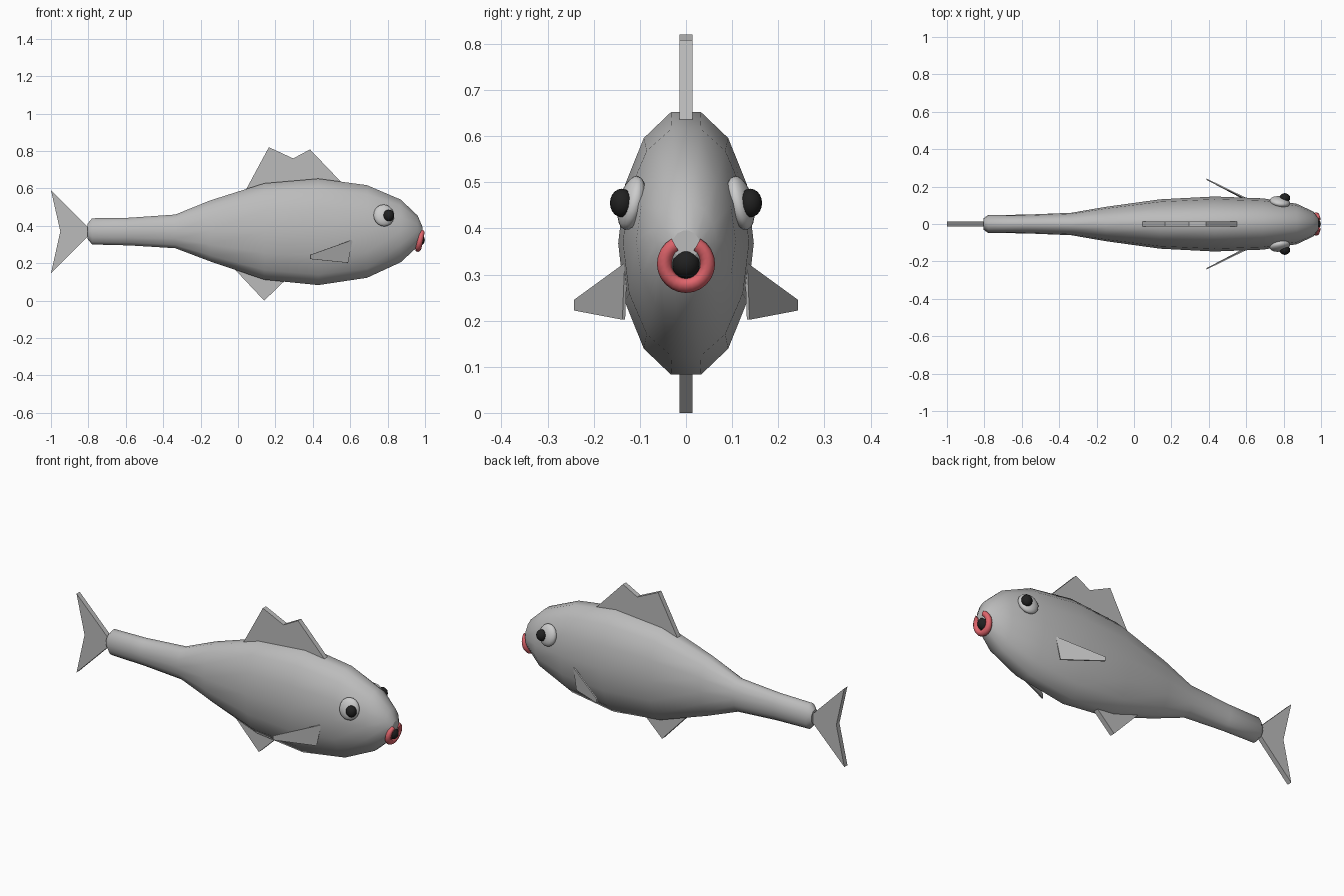
import bpy, bmesh, math
from mathutils import Vector, Matrix

if "Cube" in bpy.data.objects:
    bpy.data.objects.remove(bpy.data.objects["Cube"])


def material(name, r, g, b):
    m = bpy.data.materials.new(name)
    m.diffuse_color = (r, g, b, 1)
    m.use_nodes = True
    m.node_tree.nodes["Principled BSDF"].inputs["Base Color"].default_value = m.diffuse_color
    return m


GREY = material("fish grey", 0.5, 0.5, 0.5)
EYE = material("eye grey", 0.6, 0.6, 0.6)
PINK = material("lip pink", 0.75, 0.13, 0.15)
BLACK = material("black", 0.015, 0.015, 0.015)


def finish(name, bm, mat, smooth=False):
    bmesh.ops.recalc_face_normals(bm, faces=bm.faces)
    for f in bm.faces:
        f.smooth = smooth
    me = bpy.data.meshes.new(name)
    bm.to_mesh(me)
    bm.free()
    me.materials.append(mat)
    ob = bpy.data.objects.new(name, me)
    bpy.context.collection.objects.link(ob)
    return ob


def loft(name, rings, mat):
    """Skin a list of equal-sized point rings, closing both ends."""
    bm = bmesh.new()
    vs = [[bm.verts.new(p) for p in ring] for ring in rings]
    n = len(vs[0])
    for a, b in zip(vs, vs[1:]):
        for i in range(n):
            j = (i + 1) % n
            bm.faces.new((a[i], a[j], b[j], b[i]))
    bm.faces.new(vs[0])
    bm.faces.new(vs[-1])
    ob = finish(name, bm, mat, True)
    for p in list(ob.data.polygons)[-2:]:
        p.use_smooth = False
    return ob


def slab(name, pts, offset):
    """Thin plate: outline pushed to both sides by the offset vector."""
    bm = bmesh.new()
    off = Vector(offset)
    a = [bm.verts.new(Vector(p) - off) for p in pts]
    b = [bm.verts.new(Vector(p) + off) for p in pts]
    n = len(pts)
    bm.faces.new(a)
    bm.faces.new(b[::-1])
    for i in range(n):
        j = (i + 1) % n
        bm.faces.new((a[i], a[j], b[j], b[i]))
    return finish(name, bm, GREY)


def ball(name, loc, size, mat, rx=0.0, rz=0.0):
    bm = bmesh.new()
    bmesh.ops.create_uvsphere(bm, u_segments=16, v_segments=10, radius=1)
    rot = Matrix.Rotation(rz, 4, 'Z') @ Matrix.Rotation(rx, 4, 'X')
    bm.transform(Matrix.Translation(loc) @ rot @ Matrix.Diagonal((*size, 1)))
    return finish(name, bm, mat, True)


# Body: 14-sided sections (x, top z, bottom z, half width)
sections = [
    (-0.805, 0.410, 0.330, 0.030), (-0.780, 0.440, 0.300, 0.048),
    (-0.580, 0.443, 0.295, 0.050), (-0.335, 0.460, 0.280, 0.060),
    (-0.150, 0.535, 0.210, 0.092), (0.140, 0.627, 0.112, 0.132),
    (0.430, 0.652, 0.083, 0.147), (0.690, 0.617, 0.122, 0.137),
    (0.870, 0.540, 0.205, 0.108), (0.960, 0.455, 0.288, 0.066),
    (0.986, 0.395, 0.335, 0.030),
]
rings = []
for x, top, bot, w in sections:
    mid, h = (top + bot) / 2, (top - bot) / 2 / math.cos(math.pi / 14)
    angles = [(i + 0.5) * math.tau / 14 for i in range(14)]
    rings.append([(x, w * math.sin(a), mid + h * math.cos(a)) for a in angles])
loft("body", rings, GREY)

# Fins on the centre line
flat_fins = {
    "tail_fin": [(-0.79, 0.38), (-1.0, 0.59), (-0.95, 0.37), (-1.0, 0.145), (-0.79, 0.355)],
    "back_fin": [(0.03, 0.57), (0.165, 0.82), (0.295, 0.76), (0.385, 0.808),
                 (0.56, 0.625), (0.30, 0.60)],
    "belly_fin": [(-0.02, 0.17), (0.14, 0.0), (0.27, 0.125)],
}
for name, outline in flat_fins.items():
    slab(name, [(x, 0, z) for x, z in outline], (0, 0.014, 0))

# Paired side fins and eyes
for side, s in (("right", -1), ("left", 1)):
    slab(side + "_side_fin",
         [(0.612, s * 0.13, 0.325), (0.587, s * 0.135, 0.202),
          (0.387, s * 0.24, 0.222), (0.387, s * 0.24, 0.245)],
         (0.0015, s * 0.003, 0))
    ball(side + "_eye", (0.78, s * 0.118, 0.455), (0.056, 0.027, 0.06), EYE,
         rx=s * math.radians(14), rz=-s * math.radians(10))
    ball(side + "_pupil", (0.806, s * 0.139, 0.455), (0.029, 0.026, 0.031), BLACK)

# Mouth: dark ball inside an open-topped lip ring leaning with the snout
ball("mouth", (0.967, 0, 0.324), (0.032, 0.031, 0.033), BLACK)
lip = []
for i in range(21):
    t = math.radians(60 - 300 * i / 20)
    ring = []
    for k in range(8):
        u = k * math.tau / 8
        r = 0.047 + 0.016 * math.cos(u)
        z = 0.323 + r * math.sin(t)
        ring.append((0.965 + 0.2 * (z - 0.28) + 0.016 * math.sin(u), r * math.cos(t), z))
    lip.append(ring)
loft("lips", lip, PINK)
